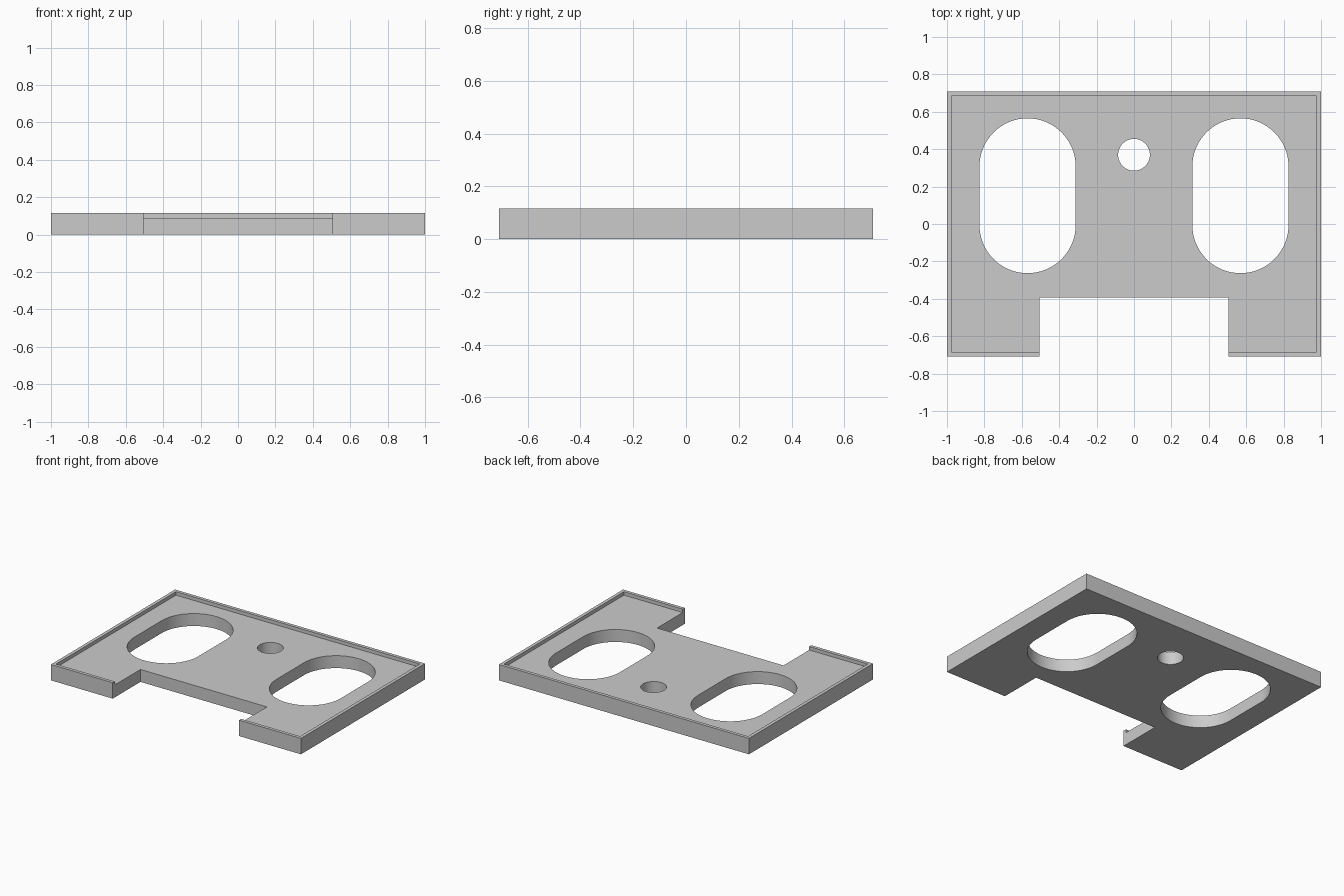
import bpy, bmesh
from math import pi, cos, sin

cube = bpy.data.objects.get("Cube")
if cube:
    bpy.data.objects.remove(cube, do_unlink=True)

grey = bpy.data.materials.new("plain grey")
grey.use_nodes = True
grey.diffuse_color = (0.6, 0.6, 0.6, 1)
grey.node_tree.nodes["Principled BSDF"].inputs["Base Color"].default_value = (0.6, 0.6, 0.6, 1)

HALF_X, HALF_Y = 1.0, 0.709
HEIGHT, FLOOR, RIM = 0.115, 0.09, 0.024


def prism(name, outline, z0, z1):
    """Extrude a flat outline from z0 to z1."""
    bm = bmesh.new()
    base = bm.faces.new([bm.verts.new((x, y, z0)) for x, y in outline])
    top = bmesh.ops.extrude_face_region(bm, geom=[base])["geom"]
    bmesh.ops.translate(bm, vec=(0, 0, z1 - z0),
                        verts=[v for v in top if isinstance(v, bmesh.types.BMVert)])
    bmesh.ops.recalc_face_normals(bm, faces=bm.faces)
    mesh = bpy.data.meshes.new(name)
    bm.to_mesh(mesh)
    bm.free()
    mesh.materials.append(grey)
    obj = bpy.data.objects.new(name, mesh)
    bpy.context.collection.objects.link(obj)
    return obj


def rect(x0, x1, y0, y1):
    return [(x0, y0), (x1, y0), (x1, y1), (x0, y1)]


def slot(cx, y0, y1, r, steps=32):
    """Round-ended slot along y; y0 and y1 are the arc centres."""
    arc = [pi * i / steps for i in range(steps + 1)]
    return ([(cx + r * cos(a), y1 + r * sin(a)) for a in arc]
            + [(cx - r * cos(a), y0 - r * sin(a)) for a in arc])


def circle(cx, cy, r, steps=64):
    return [(cx + r * cos(2 * pi * i / steps), cy + r * sin(2 * pi * i / steps))
            for i in range(steps)]


# Tray plate
plate = prism("tray_plate", rect(-HALF_X, HALF_X, -HALF_Y, HALF_Y), 0, HEIGHT)

# Recess inside the rim, front notch, two slots and the round hole
ix, iy = HALF_X - RIM, HALF_Y - RIM
cutters = [
    prism("recess_cutter", rect(-ix, ix, -iy, iy), FLOOR, 0.3),
    prism("notch_cutter", rect(-0.506, 0.506, -1, -0.392), -0.2, 0.4),
    prism("round_hole_cutter", circle(0, 0.37, 0.085), -0.2, 0.4),
]
for side, label in ((-1, "right"), (1, "left")):
    cutters.append(prism(label + "_slot_cutter",
                         slot(side * 0.569, -0.006, 0.308, 0.257), -0.2, 0.4))

bpy.ops.object.select_all(action="DESELECT")
bpy.context.view_layer.objects.active = plate
plate.select_set(True)
for cutter in cutters:
    mod = plate.modifiers.new(cutter.name, "BOOLEAN")
    mod.operation = "DIFFERENCE"
    mod.solver = "EXACT"
    mod.object = cutter
    bpy.ops.object.modifier_apply(modifier=mod.name)
    bpy.data.objects.remove(cutter, do_unlink=True)

bpy.ops.object.shade_smooth_by_angle(angle=pi / 6)
